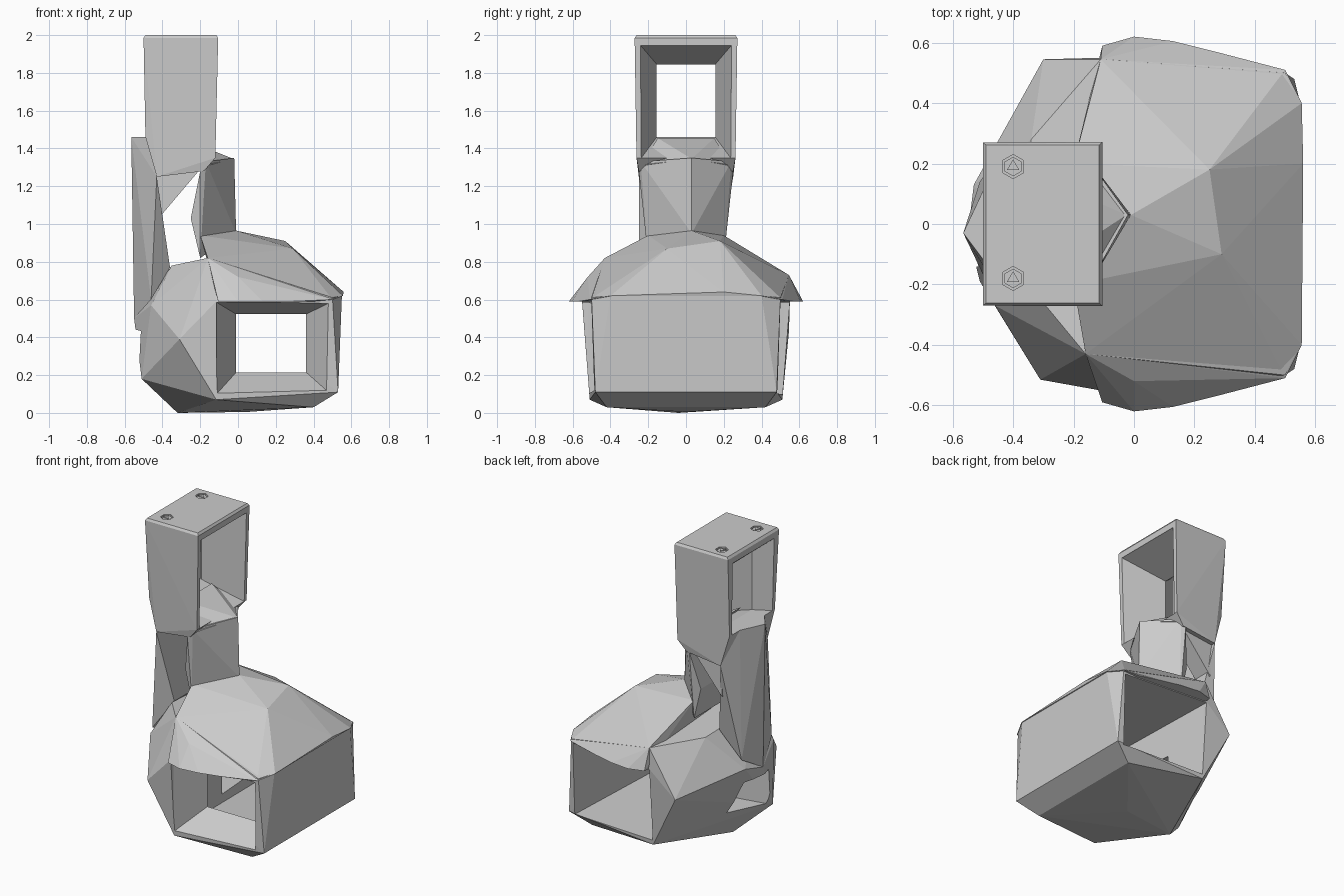
import bpy, bmesh
from mathutils import Vector

old = bpy.data.objects.get("Cube")
if old:
    bpy.data.objects.remove(old, do_unlink=True)

grey = bpy.data.materials.new("plain grey")
grey.use_nodes = True
COLOUR = (0.6, 0.6, 0.6, 1)
grey.diffuse_color = COLOUR
grey.node_tree.nodes["Principled BSDF"].inputs["Base Color"].default_value = COLOUR


def finish(name, bm):
    bmesh.ops.recalc_face_normals(bm, faces=bm.faces)
    mesh = bpy.data.meshes.new(name)
    bm.to_mesh(mesh)
    bm.free()
    mesh.materials.append(grey)
    obj = bpy.data.objects.new(name, mesh)
    bpy.context.collection.objects.link(obj)
    return obj


def mirrored(points):
    """Each point together with its copy across the y = 0 plane."""
    return [(x, s * y, z) for x, y, z in points for s in (1, -1)]


def hull(name, points):
    """Faceted solid wrapped around a few corner points."""
    bm = bmesh.new()
    for p in points:
        bm.verts.new(p)
    bmesh.ops.convex_hull(bm, input=bm.verts)
    loose = [v for v in bm.verts if not v.link_faces]
    bmesh.ops.delete(bm, geom=loose, context='VERTS')
    return finish(name, bm)


def funnel(name, axis, sections):
    """Lofted rectangular passage; sections are (position, a0, a1, z0, z1)."""
    bm = bmesh.new()
    rings = []
    for d, a0, a1, z0, z1 in sections:
        ring = []
        for a, z in ((a0, z0), (a1, z0), (a1, z1), (a0, z1)):
            ring.append(bm.verts.new((d, a, z) if axis == 'x' else (a, d, z)))
        rings.append(ring)
    for r, s in zip(rings, rings[1:]):
        for i in range(4):
            j = (i + 1) % 4
            bm.faces.new((r[i], r[j], s[j], s[i]))
    bm.faces.new(rings[0])
    bm.faces.new(rings[-1])
    return finish(name, bm)


def prism(name, sides, radius, x, y, z0, z1):
    bm = bmesh.new()
    bmesh.ops.create_cone(bm, cap_ends=True, segments=sides, radius1=radius,
                          radius2=radius, depth=z1 - z0)
    bmesh.ops.translate(bm, verts=bm.verts, vec=Vector((x, y, (z0 + z1) / 2)))
    return finish(name, bm)


def combine(target, other, operation):
    """Merge the other solid into the target, or cut it away."""
    mod = target.modifiers.new("combine", 'BOOLEAN')
    mod.operation = operation
    mod.solver = 'EXACT'
    mod.object = other
    bpy.context.view_layer.objects.active = target
    bpy.ops.object.modifier_apply(modifier=mod.name)
    bpy.data.objects.remove(other, do_unlink=True)


# Faceted lower body: shared corners, then the differing front and back ones
body = hull("body", mirrored([
    (-.115, .51, .07), (-.115, .55, .59), (.5, .5, .61), (.53, .48, .11),
    (.55, .4, .62), (.4, .42, .03)])
    + [(-.31, -.515, .39), (-.46, -.27, .57), (-.51, -.19, .18),
       (-.16, -.43, .82), (-.35, -.2, .78)]
    + [(-.3, .545, .43), (-.53, .13, .54), (-.11, .545, .73), (-.34, .28, .76)]
    + [(-.55, -.03, .5), (-.32, -.04, 0), (.05, 0, .005)])

# Domed hood with a curved rim over the tunnel mouths
rim = [(-.105, .59, .59), (0, .62, .59), (.13, .605, .59), (.27, .57, .59),
       (.4, .53, .59), (.5, .51, .6), (.555, .4, .62)]
hood = hull("hood", mirrored(rim + [(-.2, .2, .94)])
            + [(-.16, -.43, .82), (0, -.52, .72), (-.11, .545, .73),
               (-.01, .03, .965), (.25, .18, .91), (.56, .2, .64), (.29, -.1, .87)])
combine(body, hood, 'UNION')

# Flared front mouth, straight chamber open to the back, and a side bore
MOUTH = (-.113, .49, .1, .585)
combine(body, funnel("front_mouth_cutter", 'y', [
    (-.7, *MOUTH), (-.52, *MOUTH), (-.3, -.005, .355, .22, .52)]), 'DIFFERENCE')
combine(body, funnel("chamber_cutter", 'y', [
    (-.31, -.06, .4, .14, .56), (.52, *MOUTH), (.7, *MOUTH)]), 'DIFFERENCE')
combine(body, funnel("bore_cutter", 'x', [
    (-.62, -.16, .08, .2, .46), (-.3, -.1, .12, .2, .38),
    (0, -.05, .25, .18, .34)]), 'DIFFERENCE')

# Neck: two wedge-shaped walls with a gap between them, a sill and a gusset
neck = hull("neck", mirrored([
    (-.17, .24, 1.33), (-.2, .25, 1.28), (-.25, .2, 1.03), (-.22, .2, .94),
    (-.2, .2, .82)]) + [(-.02, .03, 1.35), (-.01, .03, .95)])
outer_wall = hull("neck_outer_wall", mirrored([
    (-.49, .13, 1.46), (-.43, .25, 1.25), (-.42, .2, 1.04), (-.36, .16, .77)])
    + [(-.46, -.25, .6), (-.51, .14, .6), (-.565, -.03, 1.46), (-.55, -.03, .5)])
sill = hull("neck_sill", mirrored([(-.3, .15, 1.455), (-.16, .235, 1.31)])
            + [(-.025, .03, 1.345)])
gusset = hull("neck_gusset", [(x, y, z) for y in (.1, .22)
                              for x, z in ((-.43, 1.26), (-.2, 1.29), (-.42, 1.03))])
for part in (outer_wall, sill, gusset):
    combine(neck, part, 'UNION')

# Tapered head frame with a flared window through it
head = hull("head", mirrored([
    (-.5, .27, 1.985), (-.49, .262, 2), (-.115, .262, 2), (-.105, .272, 1.985),
    (-.12, .262, 1.35), (-.18, .25, 1.28), (-.43, .25, 1.25), (-.49, .24, 1.46)]))
combine(head, funnel("window_cutter", 'x', [
    (-.65, -.22, .22, 1.46, 1.945), (-.5, -.22, .22, 1.46, 1.945),
    (-.38, -.155, .155, 1.46, 1.845),
    (-.11, -.24, .24, 1.345, 1.945), (0, -.24, .24, 1.345, 1.945)]), 'DIFFERENCE')

# Two recessed fasteners in the head's top
for label, y in (("front", -.18), ("back", .19)):
    combine(head, prism("recess_cutter", 6, .04, -.4, y, 1.975, 2.1), 'DIFFERENCE')
    prism(label + "_fastener", 6, .032, -.4, y, 1.96, 1.995)
    prism(label + "_fastener_tip", 3, .024, -.4, y, 1.98, 2)
